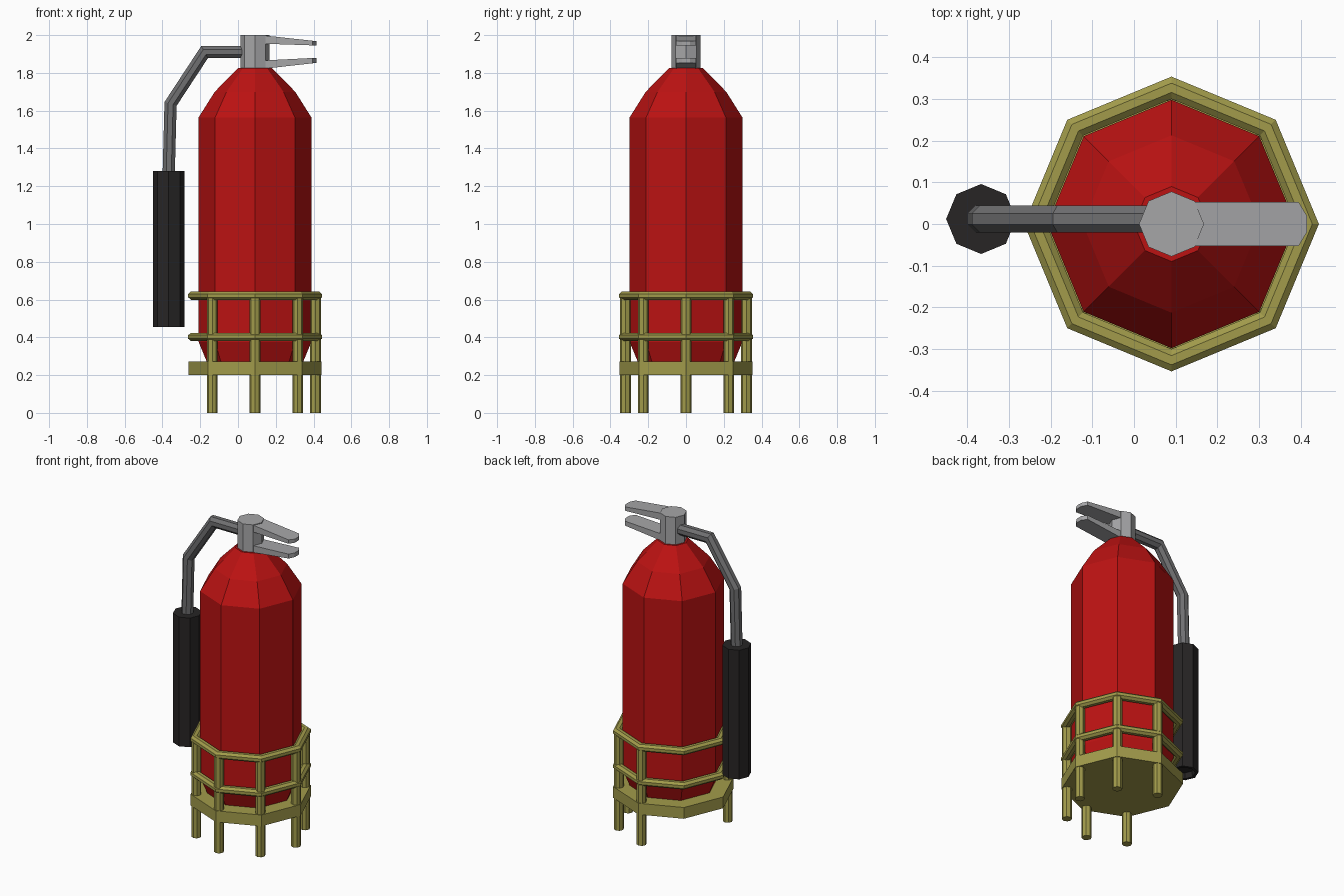
import bpy, bmesh
from math import sin, cos, tau, radians
from mathutils import Vector

if "Cube" in bpy.data.objects:
    bpy.data.objects.remove(bpy.data.objects["Cube"])

CX = 0.09          # tank axis
SIDES = 8


def material(name, rgb):
    m = bpy.data.materials.new(name)
    m.diffuse_color = (*rgb, 1)
    m.use_nodes = True
    m.node_tree.nodes["Principled BSDF"].inputs["Base Color"].default_value = m.diffuse_color
    return m


RED = material("red_paint", (0.50, 0.006, 0.006))
OLIVE = material("olive_paint", (0.36, 0.33, 0.07))
BLACK = material("black_rubber", (0.02, 0.018, 0.018))
HOSE = material("dark_metal", (0.16, 0.16, 0.165))
METAL = material("light_metal", (0.38, 0.38, 0.39))


def finish(name, bm, mat):
    bmesh.ops.remove_doubles(bm, verts=bm.verts, dist=1e-5)
    bmesh.ops.recalc_face_normals(bm, faces=bm.faces)
    mesh = bpy.data.meshes.new(name)
    bm.to_mesh(mesh)
    bm.free()
    mesh.materials.append(mat)
    obj = bpy.data.objects.new(name, mesh)
    bpy.context.collection.objects.link(obj)
    return obj


def skin(bm, rings, closed=False):
    """Join rings of points with quads; cap the ends unless closed."""
    rings = [[bm.verts.new(p) for p in r] for r in rings]
    pairs = list(zip(rings, rings[1:]))
    if closed:
        pairs.append((rings[-1], rings[0]))
    for a, b in pairs:
        n = len(a)
        for i in range(n):
            bm.faces.new((a[i], a[(i + 1) % n], b[(i + 1) % n], b[i]))
    if not closed:
        bm.faces.new(rings[0])
        bm.faces.new(rings[-1])


def lathe(name, profile, mat, x=CX, y=0.0, closed=False):
    """Eight-sided turned part from (radius, z) pairs."""
    bm = bmesh.new()
    skin(bm, [[(x + r * cos(tau * i / SIDES), y + r * sin(tau * i / SIDES), z)
               for i in range(SIDES)] for r, z in profile], closed)
    return finish(name, bm, mat)


def lever(name, root, tip):
    """Handle with a chamfered tip; root and tip are (bottom z, top z)."""
    x0, x1 = 0.12, 0.415
    plan = [(x0, -0.053), (0.395, -0.053), (x1, -0.02),
            (x1, 0.02), (0.395, 0.053), (x0, 0.053)]
    bm = bmesh.new()
    skin(bm, [[(x, y, root[k] + (tip[k] - root[k]) * (x - x0) / (x1 - x0))
               for x, y in plan] for k in (0, 1)])
    return finish(name, bm, METAL)


# Tank
lathe("tank", [(0.23, 0.24), (0.255, 0.27), (0.298, 0.375), (0.298, 1.565),
               (0.213, 1.70), (0.09, 1.825)], RED)

# Valve head and squeeze levers
lathe("valve_head", [(0.078, 1.815), (0.078, 2.0)], METAL)
lever("upper_lever", (1.955, 2.0), (1.945, 1.968))
lever("lower_lever", (1.82, 1.865), (1.853, 1.88))

# Hose, mitred at the bends
HY = 0.012
path = [Vector(p) for p in ((0.05, HY, 1.91), (-0.177, HY, 1.91),
                            (-0.357, HY, 1.636), (-0.367, HY, 1.26))]
side = Vector((0, 1, 0))
rings = []
for i, p in enumerate(path):
    d_in = (p - path[i - 1]).normalized() if i else (path[1] - p).normalized()
    d_out = (path[i + 1] - p).normalized() if i < len(path) - 1 else d_in
    t = (d_in + d_out).normalized()
    across = side.cross(t) / t.dot(d_in)
    rings.append([p + 0.035 * (side * cos(a) + across * sin(a))
                  for a in (tau * (k + 0.5) / SIDES for k in range(SIDES))])
bm = bmesh.new()
skin(bm, rings)
finish("hose", bm, HOSE)

# Nozzle with a shallow recessed mouth
lathe("nozzle", [(0.084, 1.28), (0.084, 0.455), (0.066, 0.455), (0.06, 0.49)],
      BLACK, x=-0.367, y=HY)

# Stand: plate, two rails, six legs (open at the rear left)
lathe("stand_plate", [(0.353, 0.20), (0.353, 0.272)], OLIVE)
for name, z in (("lower_rail", 0.402), ("upper_rail", 0.621)):
    section = [(0.327 + 0.029 * cos(tau * (k + 0.5) / 8),
                z + 0.024 * sin(tau * (k + 0.5) / 8)) for k in range(8)]
    lathe(name, section, OLIVE, closed=True)
for k, deg in enumerate((-135, -90, -45, 0, 45, 90)):
    a = radians(deg)
    lathe(f"stand_leg_{k + 1}", [(0.029, 0.0), (0.029, 0.62)], OLIVE,
          x=CX + 0.32 * cos(a), y=0.32 * sin(a))
